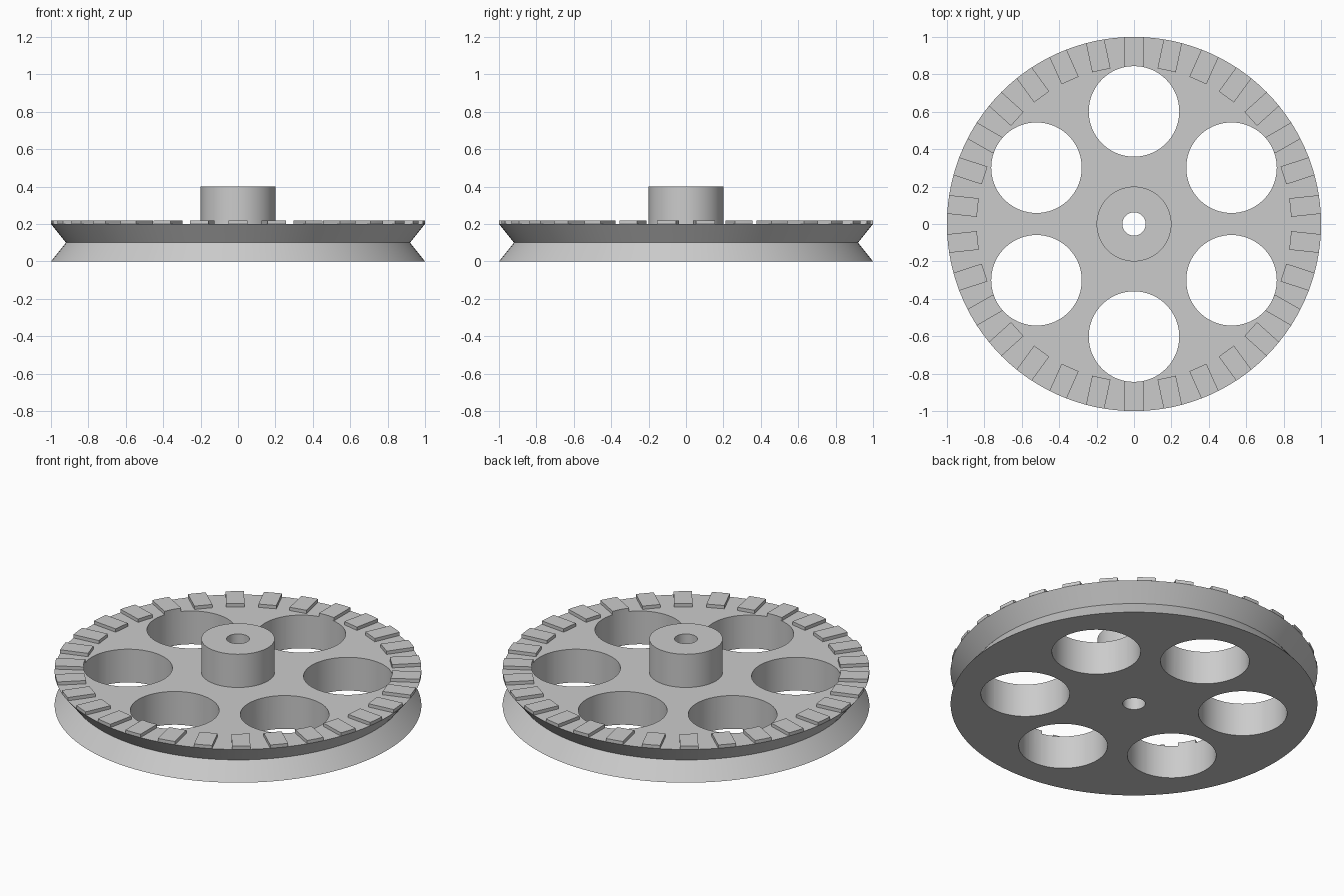
import bpy, bmesh, math
from mathutils import Matrix

if "Cube" in bpy.data.objects:
    bpy.data.objects.remove(bpy.data.objects["Cube"])

SEGMENTS = 120

grey = bpy.data.materials.new("light grey")
grey.diffuse_color = (0.6, 0.6, 0.6, 1)
grey.use_nodes = True
grey.node_tree.nodes["Principled BSDF"].inputs["Base Color"].default_value = grey.diffuse_color


def make_object(name, bm):
    bmesh.ops.recalc_face_normals(bm, faces=bm.faces)
    mesh = bpy.data.meshes.new(name)
    bm.to_mesh(mesh)
    bm.free()
    mesh.materials.append(grey)
    obj = bpy.data.objects.new(name, mesh)
    bpy.context.collection.objects.link(obj)
    return obj


def lathe(name, profile):
    """Revolve a closed (radius, z) profile around the z axis."""
    bm = bmesh.new()
    rings = []
    for i in range(SEGMENTS):
        a = math.tau * i / SEGMENTS
        rings.append([bm.verts.new((r * math.cos(a), r * math.sin(a), z))
                      for r, z in profile])
    n = len(profile)
    for i, ring in enumerate(rings):
        following = rings[(i + 1) % SEGMENTS]
        for j in range(n):
            k = (j + 1) % n
            bm.faces.new((ring[j], following[j], following[k], ring[k]))
    return make_object(name, bm)


# Pulley disc with V groove, raised hub and axle bore
wheel = lathe("pulley_wheel", [(0.062, 0), (1, 0), (0.92, 0.1), (1, 0.2),
                               (0.2, 0.2), (0.2, 0.4), (0.062, 0.4)])

# Thirty raised blocks around the rim, outer ends following the rim circle
bm = bmesh.new()
half = 0.05
spread = math.asin(half)
outline = [(0.84, half), (0.84, -half)]
outline += [(math.cos(t * spread), math.sin(t * spread)) for t in (-1, -0.5, 0, 0.5, 1)]
for i in range(30):
    turn = Matrix.Rotation(math.radians(6 + 12 * i), 3, 'Z')
    bottom = [bm.verts.new(turn @ Matrix.Identity(3).col[0] * 0) for _ in outline]
    top = [bm.verts.new((0, 0, 0)) for _ in outline]
    for (x, y), b, t in zip(outline, bottom, top):
        b.co = turn.col[0] * x + turn.col[1] * y
        t.co = b.co
        b.co.z, t.co.z = 0.2, 0.22
    bm.faces.new(bottom)
    bm.faces.new(top)
    for j in range(len(outline)):
        k = (j + 1) % len(outline)
        bm.faces.new((bottom[j], bottom[k], top[k], top[j]))
teeth = make_object("rim_teeth", bm)

# Cutter for the six round lightening holes
bm = bmesh.new()
for i in range(6):
    a = math.radians(30 + 60 * i)
    place = Matrix.Translation((0.602 * math.cos(a), 0.602 * math.sin(a), 0.1))
    bmesh.ops.create_cone(bm, cap_ends=True, segments=72, radius1=0.242,
                          radius2=0.242, depth=0.6, matrix=place)
cutter = make_object("hole_cutter", bm)
cutter.hide_render = True

# Cut the holes and smooth the round surfaces
for obj in (wheel, teeth):
    mod = obj.modifiers.new("holes", 'BOOLEAN')
    mod.operation = 'DIFFERENCE'
    mod.solver = 'EXACT'
    mod.object = cutter
    bpy.ops.object.select_all(action='DESELECT')
    bpy.context.view_layer.objects.active = obj
    obj.select_set(True)
    bpy.ops.object.modifier_apply(modifier=mod.name)
    bpy.ops.object.shade_smooth_by_angle(angle=math.radians(30))

bpy.data.objects.remove(cutter, do_unlink=True)
